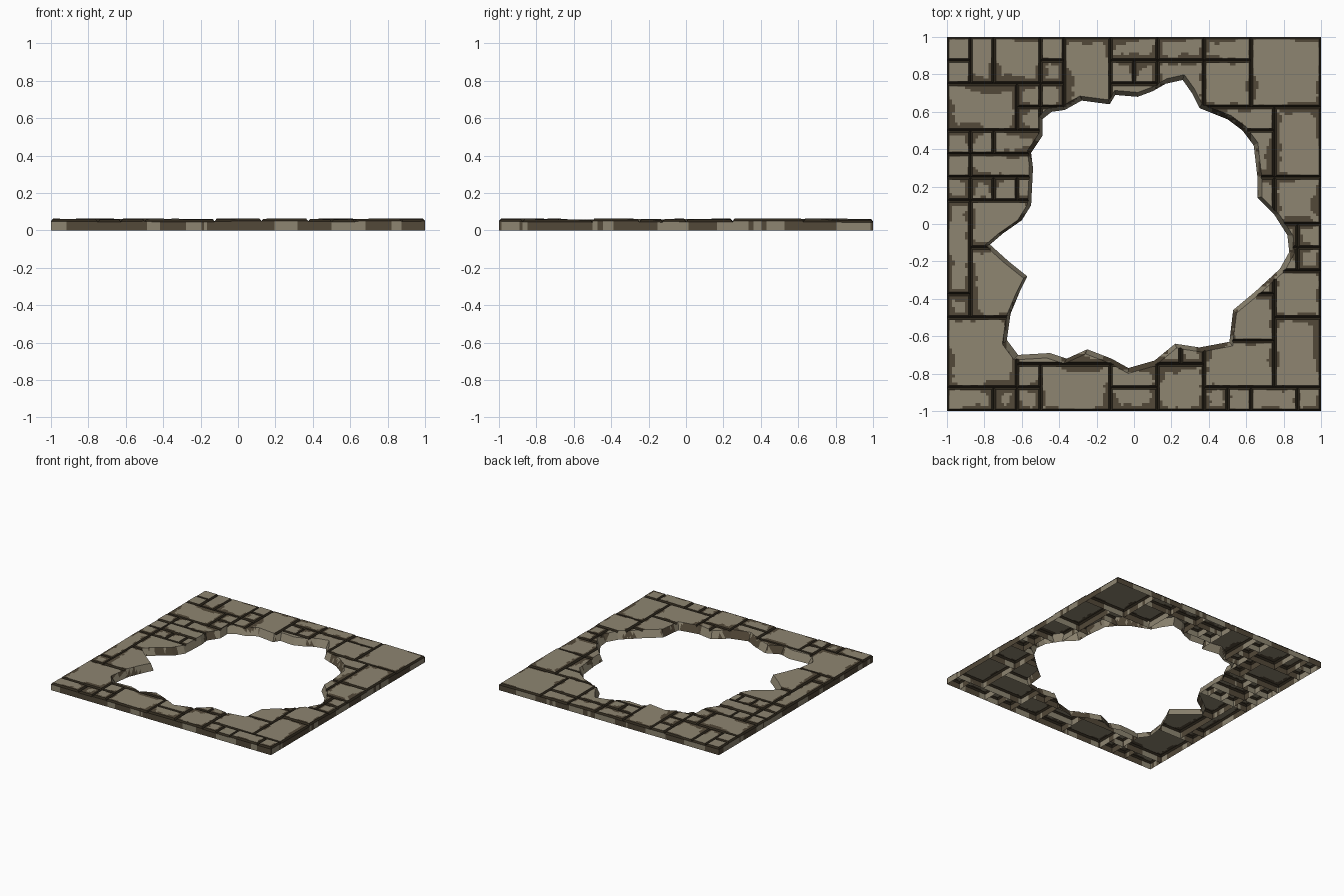
import bpy
import bmesh
import random
from mathutils import Vector, noise

random.seed(7)
if "Cube" in bpy.data.objects:
    bpy.data.objects.remove(bpy.data.objects["Cube"], do_unlink=True)

# Paving plan seen from above: each block of equal letters is one stone
PLAN = [
    "ABCCDEEFFGGHHIII",
    "JBCCKEELMNNOOIII",
    "PPPQREESSNNOOIII",
    "PPPTUU....WWWWXX",
    "abccd.......ffXX",
    "ghhh........ffXX",
    "ijkl........mmYY",
    "nooo........mmYY",
    "nooo.........pqr",
    "nsss.........ppt",
    "nsss........wwvv",
    "xsss........uuvv",
    "yyy.........uuzz",
    "yyyAAAABBCDEEEzz",
    "yyyFGGGHHIIEEEzz",
    "JJKLGGGMMIINOPPQ",
]
CELL = 2 / len(PLAN)

# Broken edge of the hole at floor level
HOLE = [
    (-.55, .38), (-.49, .47), (-.49, .56), (-.44, .6), (-.37, .61), (-.28, .66),
    (-.13, .64), (-.1, .69), (.02, .68), (.1, .71), (.17, .75), (.26, .77),
    (.31, .7), (.35, .62), (.5, .56), (.58, .5), (.64, .42), (.66, .25),
    (.66, .14), (.75, .05), (.82, -.06), (.83, -.15), (.78, -.24), (.65, -.36),
    (.53, -.46), (.51, -.63), (.35, -.66), (.22, -.64), (.11, -.73), (-.03, -.77),
    (-.12, -.72), (-.25, -.67), (-.36, -.72), (-.45, -.69), (-.62, -.7), (-.68, -.62),
    (-.66, -.48), (-.61, -.36), (-.57, -.28), (-.67, -.2), (-.77, -.11), (-.7, -.05),
    (-.6, .02), (-.55, .1), (-.54, .3),
]


def make_material(name, color):
    mat = bpy.data.materials.new(name)
    mat.use_nodes = True
    mat.diffuse_color = (*color, 1)
    mat.node_tree.nodes["Principled BSDF"].inputs["Base Color"].default_value = (*color, 1)
    return mat


MATERIALS = [
    make_material("pale_stone", (.27, .235, .165)),
    make_material("brown_stone", (.085, .065, .04)),
    make_material("dark_joint", (.028, .021, .012)),
]
PALE, BROWN, JOINT = range(len(MATERIALS))


def new_object(name, bm):
    bmesh.ops.recalc_face_normals(bm, faces=bm.faces)
    mesh = bpy.data.meshes.new(name)
    bm.to_mesh(mesh)
    bm.free()
    ob = bpy.data.objects.new(name, mesh)
    bpy.context.collection.objects.link(ob)
    return ob


def loft(rings):
    """Closed solid through a stack of equal-sized rings."""
    bm = bmesh.new()
    loops = [[bm.verts.new(p) for p in ring] for ring in rings]
    count = len(loops[0])
    bm.faces.new(loops[0])
    bm.faces.new(loops[-1])
    for low, high in zip(loops, loops[1:]):
        for i in range(count):
            j = (i + 1) % count
            bm.faces.new((low[i], low[j], high[j], high[i]))
    return bm


def plan_rectangles():
    """Turn the letter plan into stone rectangles."""
    used = set()
    for r, row in enumerate(PLAN):
        for c, letter in enumerate(row):
            if letter == "." or (r, c) in used:
                continue
            c_end, r_end = c, r
            while c_end < len(row) and row[c_end] == letter and (r, c_end) not in used:
                c_end += 1
            while r_end < len(PLAN) and PLAN[r_end][c] == letter:
                r_end += 1
            used.update((i, j) for i in range(r, r_end) for j in range(c, c_end))
            yield c * CELL - 1, c_end * CELL - 1, 1 - r_end * CELL, 1 - r * CELL


def make_stone(rect):
    """Block with a chamfered, slightly tilted top."""
    x0, x1, y0, y1 = rect
    height = random.uniform(.057, .063)
    tilt = Vector((random.uniform(-.01, .01), random.uniform(-.01, .01)))
    mid = Vector(((x0 + x1) / 2, (y0 + y1) / 2))

    def ring(inset, drop):
        a, b, c, d = x0 + inset, x1 - inset, y0 + inset, y1 - inset
        corners = [(a, c), (b, c), (b, d), (a, d)]
        return [(x, y, height - drop + tilt.dot(Vector((x, y)) - mid)) for x, y in corners]

    base = [(x, y, 0) for x, y, z in ring(0, 0)]
    return new_object("floor_stone", loft([base, ring(0, .013), ring(.011, 0)]))


def face_color(face, rect):
    """Dark joints, worn pale centres and brown ragged borders."""
    p = face.calc_center_median()
    n = face.normal.z
    blotch = noise.noise(p * 6) + .4 * noise.noise(p * 22)
    if n > .95:
        x0, x1, y0, y1 = rect
        border = min(p.x - x0, x1 - p.x, p.y - y0, y1 - p.y)
        return BROWN if border < .022 + .045 * blotch else PALE
    if n > .52:
        return JOINT
    return BROWN if blotch > (.15 if n > .1 else -.05) else PALE


# Hole cutter, widening upwards so the broken rim slopes
cutter = new_object("hole_cutter", loft(
    [[(x * (1 + .6 * z), y * (1 + .6 * z), z) for x, y in HOLE] for z in (-.05, .1)]))
cutter.hide_render = True

# Lay the stones and break the hole through them
stones = []
for rect in plan_rectangles():
    stone = make_stone(rect)
    cut = stone.modifiers.new("hole", "BOOLEAN")
    cut.operation = "DIFFERENCE"
    cut.solver = "EXACT"
    cut.object = cutter
    stones.append((stone, rect))
depsgraph = bpy.context.evaluated_depsgraph_get()
cut_meshes = [bpy.data.meshes.new_from_object(s.evaluated_get(depsgraph)) for s, _ in stones]

# Open the undersides, divide the faces finely and colour them
STEP = CELL / 9
for (stone, rect), mesh in zip(stones, cut_meshes):
    stone.modifiers.clear()
    if not mesh.polygons:
        bpy.data.objects.remove(stone, do_unlink=True)
        continue
    bm = bmesh.new()
    bm.from_mesh(mesh)
    bm.normal_update()
    under = [f for f in bm.faces if f.normal.z < -.9]
    bmesh.ops.delete(bm, geom=under, context="FACES")
    x0, x1, y0, y1 = rect
    for axis, start, end in ((Vector((1, 0, 0)), x0, x1), (Vector((0, 1, 0)), y0, y1)):
        for i in range(1, round((end - start) / STEP)):
            geom = bm.verts[:] + bm.edges[:] + bm.faces[:]
            bmesh.ops.bisect_plane(bm, geom=geom, dist=.00001,
                                   plane_co=axis * (start + i * STEP), plane_no=axis)
    bm.normal_update()
    mesh.materials.clear()
    for mat in MATERIALS:
        mesh.materials.append(mat)
    for face in bm.faces:
        face.material_index = face_color(face, rect)
        face.smooth = False
    bm.to_mesh(mesh)
    bm.free()
    stone.data = mesh

bpy.data.objects.remove(cutter, do_unlink=True)
